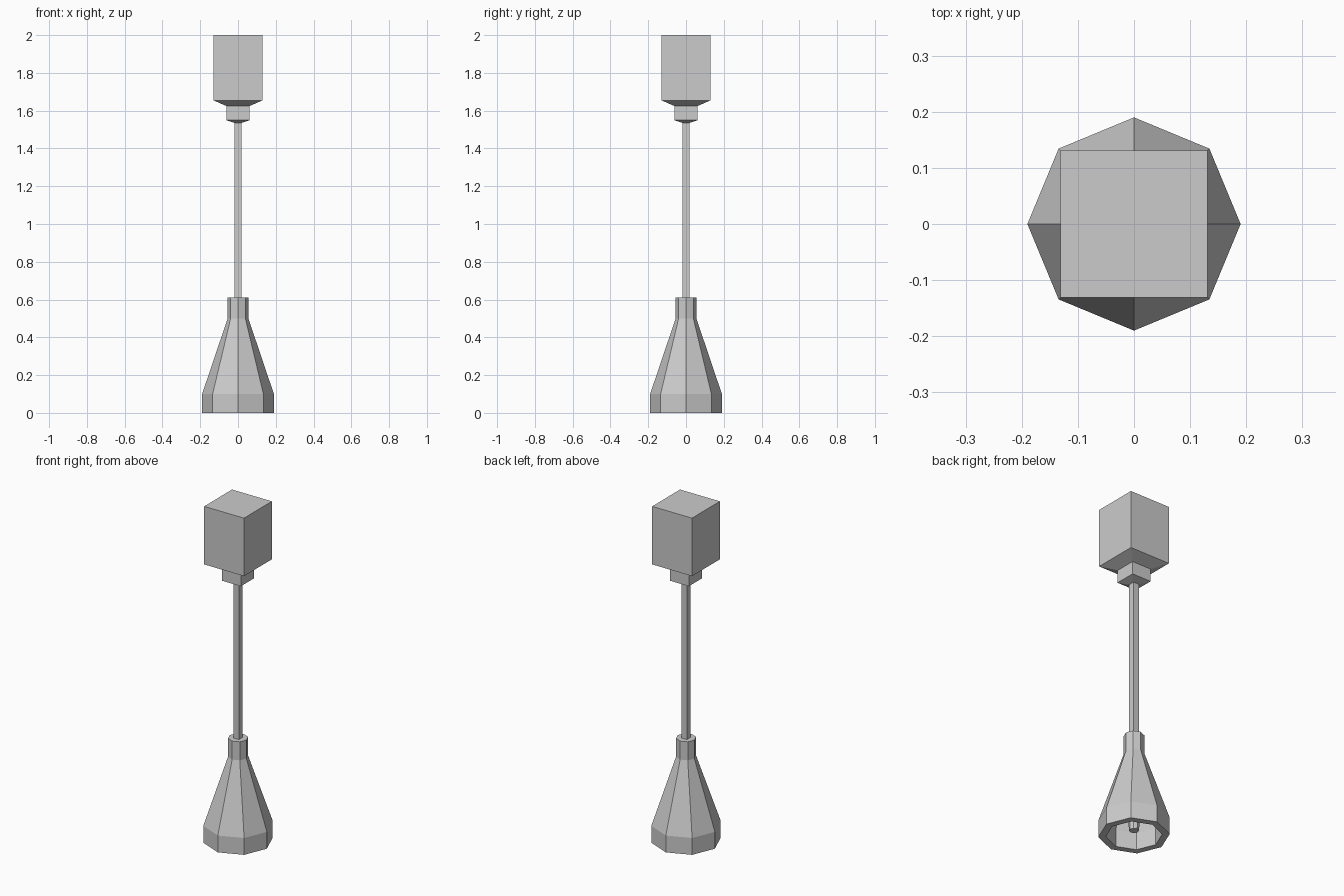
import bpy, bmesh, math

if "Cube" in bpy.data.objects:
    bpy.data.objects.remove(bpy.data.objects["Cube"])


def loft(name, profile, sides, turn=0.0, cap_start=True, cap_end=True):
    """Stack regular polygon rings from (radius, z) pairs and skin them."""
    bm = bmesh.new()
    rings = []
    for r, z in profile:
        rings.append([bm.verts.new((r * math.cos(turn + 2 * math.pi * i / sides),
                                    r * math.sin(turn + 2 * math.pi * i / sides), z))
                      for i in range(sides)])
    for a, b in zip(rings, rings[1:]):
        for i in range(sides):
            j = (i + 1) % sides
            bm.faces.new((a[i], a[j], b[j], b[i]))
    if cap_start:
        bm.faces.new(rings[0])
    if cap_end:
        bm.faces.new(rings[-1])
    bmesh.ops.recalc_face_normals(bm, faces=bm.faces)
    mesh = bpy.data.meshes.new(name)
    bm.to_mesh(mesh)
    bm.free()
    obj = bpy.data.objects.new(name, mesh)
    bpy.context.collection.objects.link(obj)
    return obj


def square_loft(name, profile):
    """Square sections given as (half width, z)."""
    return loft(name, [(h * math.sqrt(2), z) for h, z in profile], 4, math.pi / 4)


# Ceiling block stepping down to the stem collar
square_loft("ceiling_mount", [(0.131, 2.0), (0.131, 1.655), (0.062, 1.625),
                              (0.062, 1.55), (0.018, 1.535)])

# Square hanging stem
square_loft("stem", [(0.018, 1.54), (0.018, 0.55)])

# Hollow octagonal shade: inner cavity, rim, outer wall, neck, flat top
loft("shade", [(0.03, 0.5), (0.15, 0.1), (0.15, 0.0), (0.19, 0.0),
               (0.19, 0.1), (0.055, 0.5), (0.055, 0.61)], 8)

# Tapered bulb inside the shade
loft("bulb", [(0.032, 0.5), (0.032, 0.1), (0.026, 0.03)], 8)
